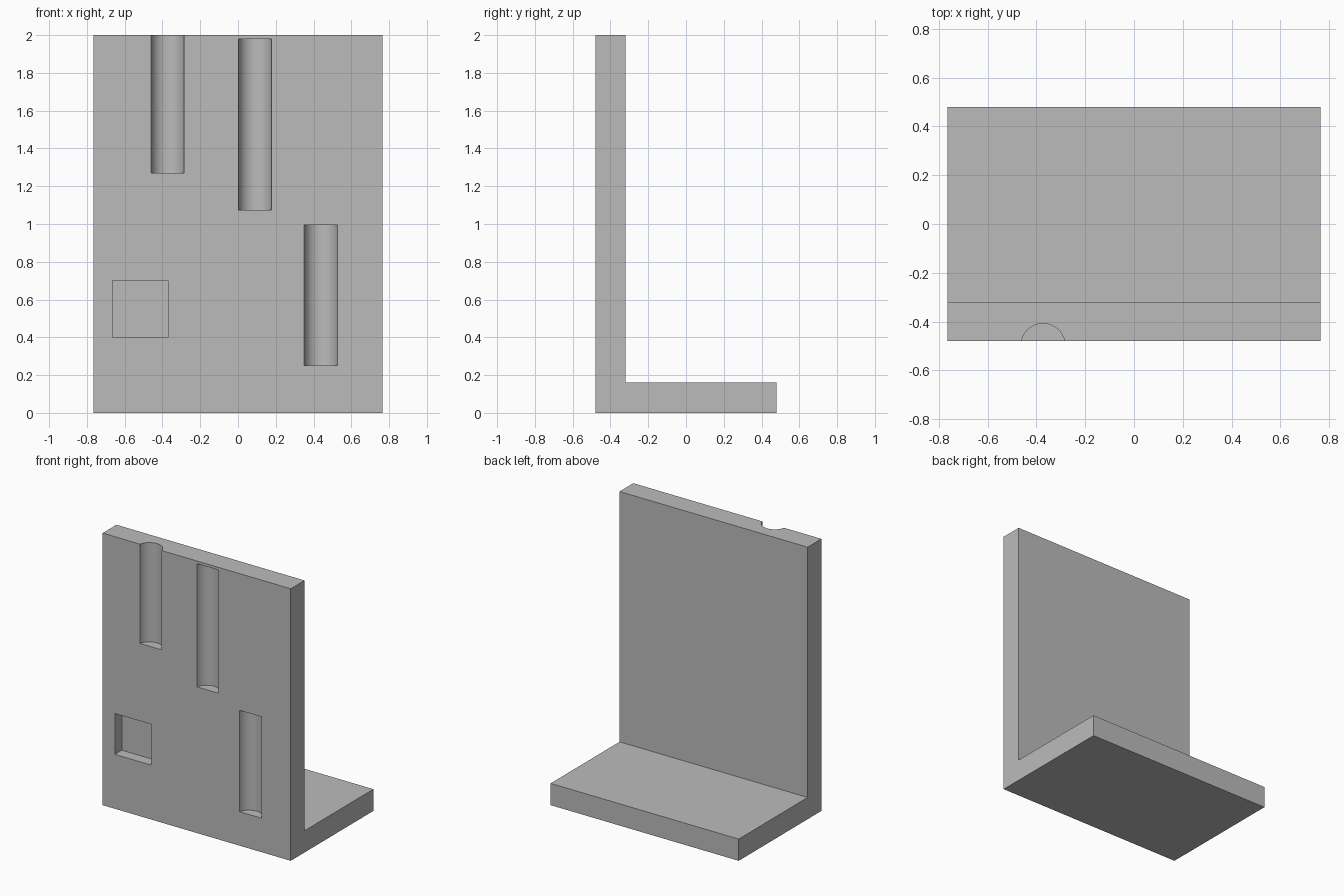
import bpy
import bmesh
from math import radians
from mathutils import Matrix, Vector

cube = bpy.data.objects.get("Cube")
if cube:
    bpy.data.objects.remove(cube, do_unlink=True)

WIDTH, DEPTH, HEIGHT = 1.53, 0.96, 2.0
FRONT = -DEPTH / 2
WALL, FLOOR = 0.16, 0.16

grey = bpy.data.materials.new("plain grey")
grey.use_nodes = True
colour = (0.5, 0.5, 0.5, 1)
grey.diffuse_color = colour
grey.node_tree.nodes["Principled BSDF"].inputs["Base Color"].default_value = colour


def add_object(name, bm):
    bmesh.ops.recalc_face_normals(bm, faces=bm.faces)
    mesh = bpy.data.meshes.new(name)
    bm.to_mesh(mesh)
    bm.free()
    mesh.materials.append(grey)
    obj = bpy.data.objects.new(name, mesh)
    bpy.context.collection.objects.link(obj)
    return obj


def groove_cutter(x, bottom, top, radius=0.09):
    # Upright cylinder sunk most of the way into the front face
    bm = bmesh.new()
    place = Matrix.Translation((x, FRONT - 0.018, (bottom + top) / 2))
    bmesh.ops.create_cone(bm, cap_ends=True, segments=64, radius1=radius,
                          radius2=radius, depth=top - bottom, matrix=place)
    return add_object("groove_cutter", bm)


def pocket_cutter(x0, x1, z0, z1, depth):
    bm = bmesh.new()
    place = (Matrix.Translation(((x0 + x1) / 2, FRONT, (z0 + z1) / 2))
             @ Matrix.Diagonal((x1 - x0, depth * 2, z1 - z0, 1)))
    bmesh.ops.create_cube(bm, size=1, matrix=place)
    return add_object("pocket_cutter", bm)


# L-shaped side profile extruded across the width
bm = bmesh.new()
inner = FRONT + WALL
profile = [(FRONT, 0), (-FRONT, 0), (-FRONT, FLOOR),
           (inner, FLOOR), (inner, HEIGHT), (FRONT, HEIGHT)]
face = bm.faces.new([bm.verts.new((-WIDTH / 2, y, z)) for y, z in profile])
extruded = bmesh.ops.extrude_face_region(bm, geom=[face])["geom"]
verts = [v for v in extruded if isinstance(v, bmesh.types.BMVert)]
bmesh.ops.translate(bm, verts=verts, vec=Vector((WIDTH, 0, 0)))
bracket = add_object("angle_bracket", bm)

# Three round grooves (the first runs out of the top) and a square pocket
cutters = [
    groove_cutter(-0.373, 1.27, HEIGHT + 0.1),
    groove_cutter(0.09, 1.075, 1.98),
    groove_cutter(0.438, 0.25, 0.995),
    pocket_cutter(-0.665, -0.37, 0.4, 0.7, 0.08),
]

bpy.ops.object.select_all(action="DESELECT")
bracket.select_set(True)
bpy.context.view_layer.objects.active = bracket
for cutter in cutters:
    cutter.hide_render = True
    cut = bracket.modifiers.new("cut", "BOOLEAN")
    cut.operation = "DIFFERENCE"
    cut.solver = "EXACT"
    cut.object = cutter
    bpy.ops.object.modifier_apply(modifier=cut.name)
    bpy.data.objects.remove(cutter, do_unlink=True)

# Smooth groove walls, sharp edges elsewhere
bpy.ops.object.shade_smooth_by_angle(angle=radians(30))
